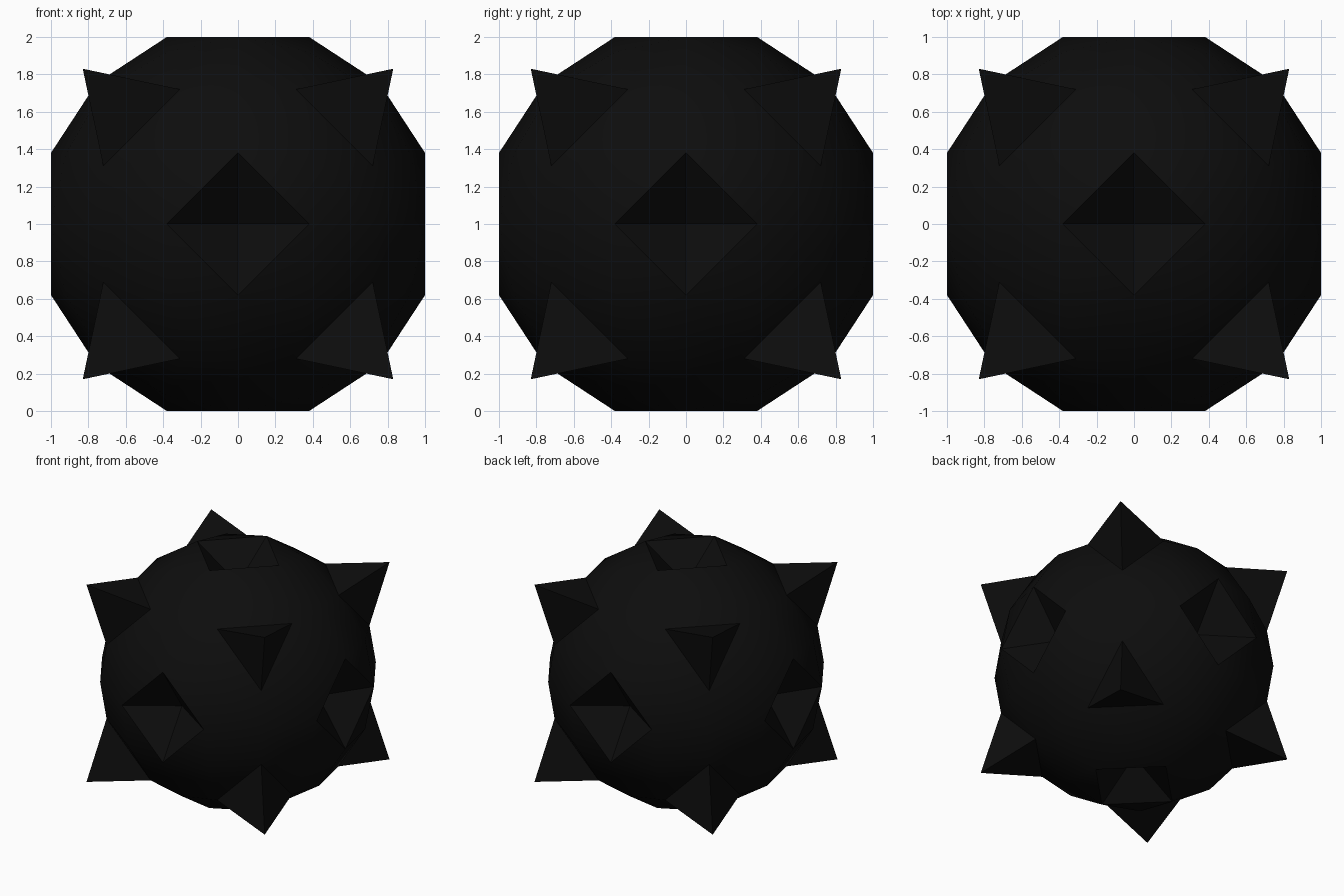
import bpy, bmesh, math

if "Cube" in bpy.data.objects:
    bpy.data.objects.remove(bpy.data.objects["Cube"])

# Where each kind of grid vertex ends up: key = sorted |grid coords|, value = new size per grid level
PLACES = {
    (0, 0, 2): {0: 0, 2: 0.745},            # face centre, pressed in
    (0, 1, 2): {0: 0, 1: 0.38, 2: 1.0},     # rim of the pit
    (0, 2, 2): {0: 0, 2: 0.755},            # middle of cube edge
    (1, 1, 2): {1: 0.377, 2: 0.92},         # face diagonal
    (1, 2, 2): {1: 0.31, 2: 0.72},          # base of spike
    (2, 2, 2): {2: 0.83},                   # spike tip
}


def kind(v):
    return tuple(sorted(abs(round(c)) for c in v.co))


# Cube with a 4 x 4 grid on every side
bm = bmesh.new()
bmesh.ops.create_cube(bm, size=4)
bmesh.ops.subdivide_edges(bm, edges=bm.edges[:], cuts=3, use_grid_fill=True)

# Split the quads around pits and spikes so each becomes a clean pyramid
for f in list(bm.faces):
    vs = list(f.verts)
    for i, v in enumerate(vs):
        if kind(v) in ((0, 0, 2), (2, 2, 2)):
            bmesh.utils.face_split(f, vs[i - 1], vs[(i + 1) % 4])
            break

# Round the cube into a ball, press in the pits and pull out the spikes
for v in bm.verts:
    levels = PLACES[kind(v)]
    v.co = [math.copysign(levels[abs(round(c))], c) for c in v.co]
    v.co.z += 1
bmesh.ops.recalc_face_normals(bm, faces=bm.faces[:])

mesh = bpy.data.meshes.new("spiked_ball")
bm.to_mesh(mesh)
bm.free()
ball = bpy.data.objects.new("spiked_ball", mesh)
bpy.context.collection.objects.link(ball)

# Near-black material
mat = bpy.data.materials.new("black")
mat.diffuse_color = (0.004, 0.004, 0.004, 1)
mat.use_nodes = True
mat.node_tree.nodes["Principled BSDF"].inputs["Base Color"].default_value = mat.diffuse_color
mesh.materials.append(mat)

# Smooth body, sharp spikes and pits
bpy.context.view_layer.objects.active = ball
ball.select_set(True)
bpy.ops.object.shade_smooth_by_angle(angle=math.radians(30))
